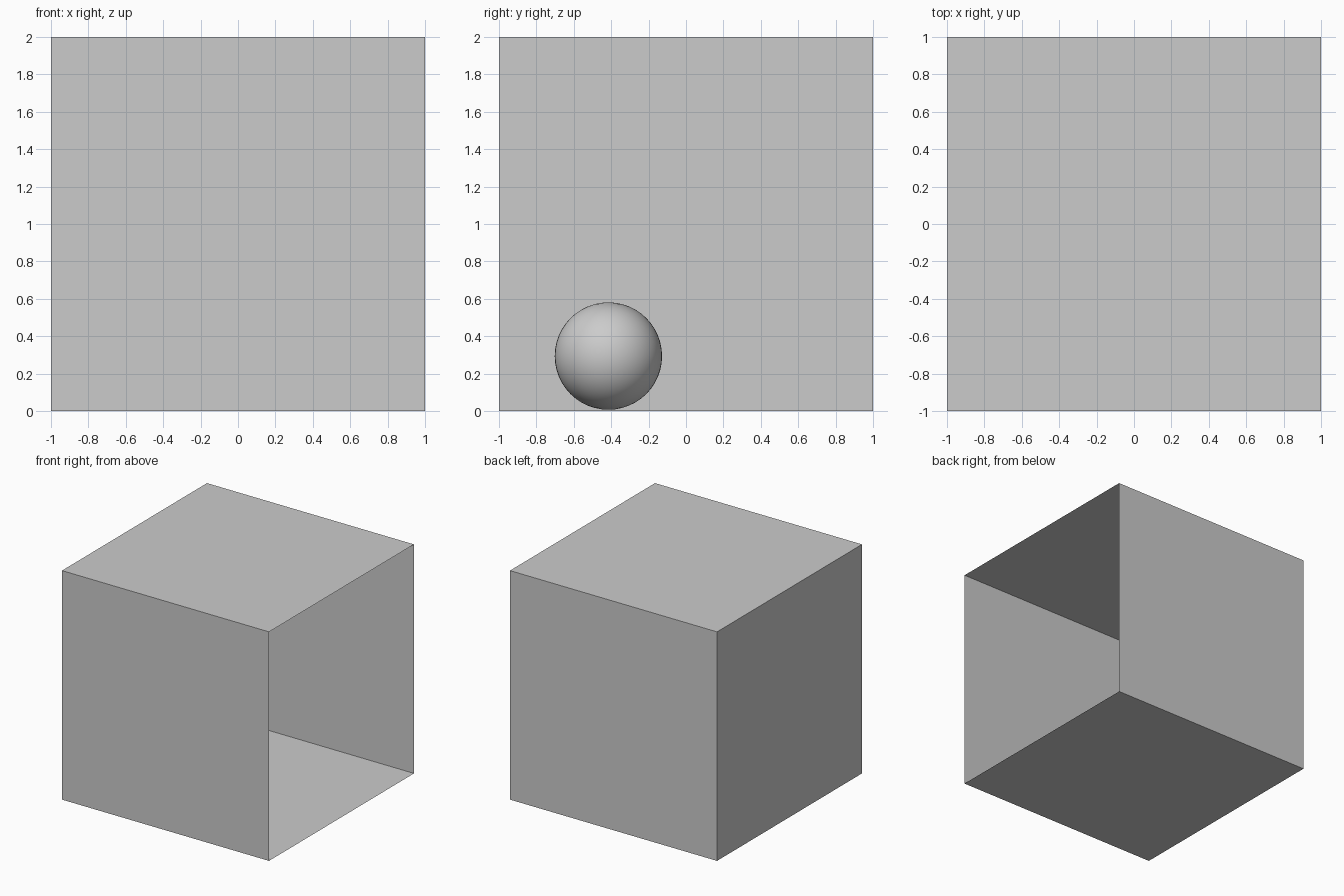
import bpy, bmesh

if "Cube" in bpy.data.objects:
    bpy.data.objects.remove(bpy.data.objects["Cube"])

# Thin-walled room: a cube with its right (+x) side left open
bpy.ops.mesh.primitive_cube_add(size=2, location=(0, 0, 1))
room = bpy.context.object
room.name = "open_room"
bm = bmesh.new()
bm.from_mesh(room.data)
open_side = [f for f in bm.faces if f.normal.x > 0.9]
bmesh.ops.delete(bm, geom=open_side, context='FACES_ONLY')
bm.to_mesh(room.data)
bm.free()

# Ball resting on the floor inside
bpy.ops.mesh.primitive_uv_sphere_add(segments=48, ring_count=24, radius=0.287,
                                     location=(-0.2, -0.415, 0.294))
ball = bpy.context.object
ball.name = "ball"
bpy.ops.object.shade_smooth()
